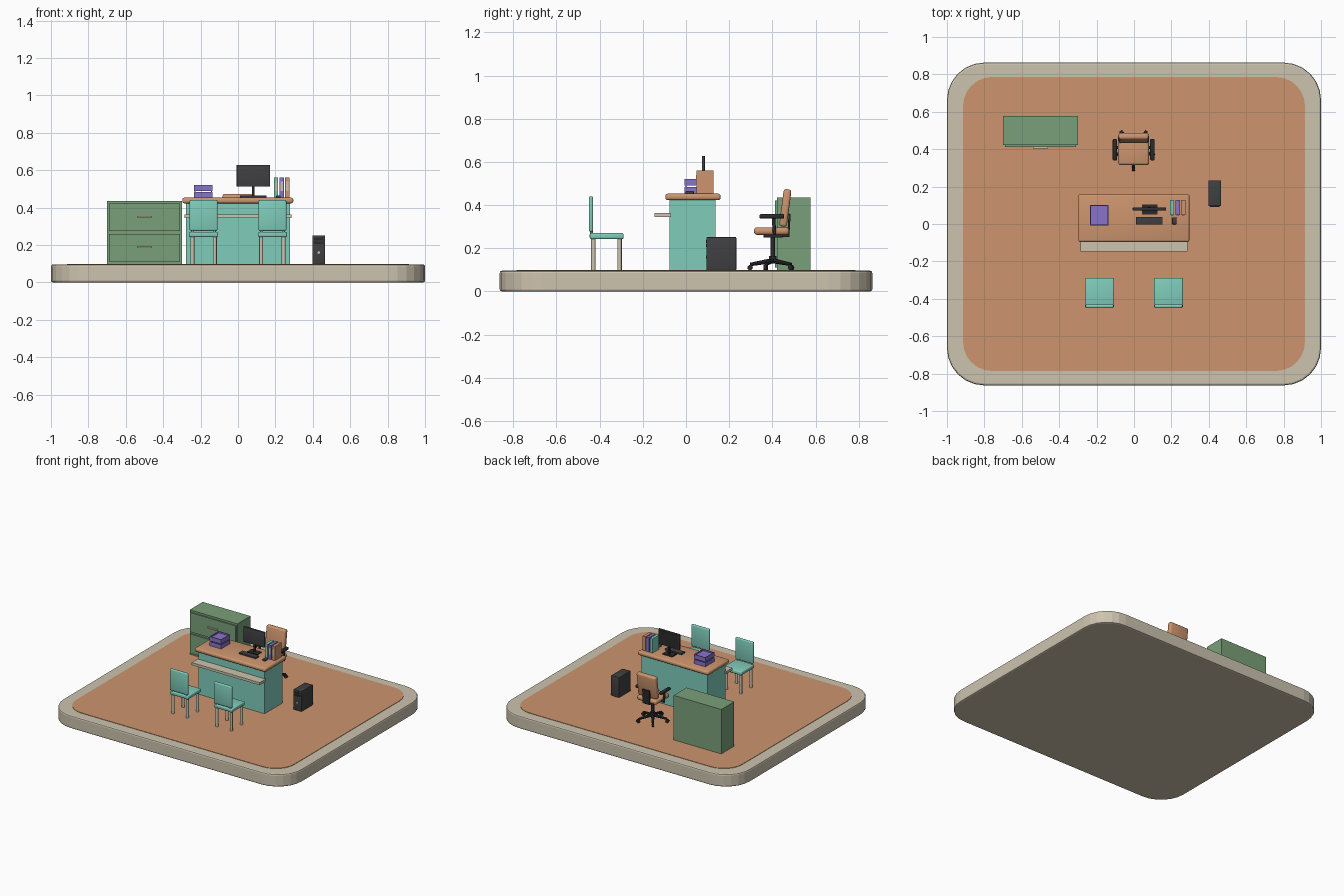
import bpy, bmesh, math
from mathutils import Vector, Matrix

if "Cube" in bpy.data.objects:
    bpy.data.objects.remove(bpy.data.objects["Cube"])


def mat(name, r, g, b):
    m = bpy.data.materials.new(name)
    lin = [((c / 255 + 0.055) / 1.055) ** 2.4 for c in (r, g, b)]
    m.diffuse_color = (*lin, 1)
    m.use_nodes = True
    m.node_tree.nodes["Principled BSDF"].inputs["Base Color"].default_value = m.diffuse_color
    return m


ORANGE = mat("warm_tan", 205, 149, 110)
BEIGE = mat("beige", 205, 195, 175)
GREEN = mat("sage_green", 122, 160, 122)
TEAL = mat("teal", 128, 205, 187)
PURPLE = mat("purple", 135, 117, 203)
DARK = mat("dark_grey", 64, 64, 66)
BLACK = mat("black", 42, 42, 44)


def finish(name, bm, m, smooth=False):
    bmesh.ops.recalc_face_normals(bm, faces=bm.faces)
    me = bpy.data.meshes.new(name)
    bm.to_mesh(me)
    bm.free()
    me.materials.append(m)
    ob = bpy.data.objects.new(name, me)
    bpy.context.collection.objects.link(ob)
    if smooth:
        bpy.ops.object.select_all(action='DESELECT')
        bpy.context.view_layer.objects.active = ob
        ob.select_set(True)
        bpy.ops.object.shade_smooth_by_angle(angle=math.radians(35))
    return ob


def box(name, x, y, z, m, bevel=0, tilt=0):
    """Box from (min, max) ranges, optional bevel and tilt about x."""
    bm = bmesh.new()
    bmesh.ops.create_cube(bm, size=1)
    bmesh.ops.scale(bm, vec=(x[1] - x[0], y[1] - y[0], z[1] - z[0]), verts=bm.verts)
    if bevel:
        bmesh.ops.bevel(bm, geom=bm.edges[:], offset=bevel, segments=3, profile=0.5, affect='EDGES')
    mtx = Matrix.Translation((sum(x) / 2, sum(y) / 2, sum(z) / 2)) @ Matrix.Rotation(tilt, 4, 'X')
    bmesh.ops.transform(bm, matrix=mtx, verts=bm.verts)
    return finish(name, bm, m, bool(bevel))


def rod(name, a, b, r, m, r2=None, sides=12):
    """Cylinder or cone between two points."""
    a, b = Vector(a), Vector(b)
    bm = bmesh.new()
    bmesh.ops.create_cone(bm, cap_ends=True, segments=sides, radius1=r,
                          radius2=r if r2 is None else r2, depth=(b - a).length)
    q = (b - a).to_track_quat('Z', 'Y').to_matrix().to_4x4()
    bmesh.ops.transform(bm, matrix=Matrix.Translation((a + b) / 2) @ q, verts=bm.verts)
    return finish(name, bm, m, True)


def slab(name, hx, hy, r, z, m, bevel):
    """Rounded rectangle plate with a softened rim."""
    bm = bmesh.new()
    vs = []
    for k, (sx, sy) in enumerate([(1, 1), (-1, 1), (-1, -1), (1, -1)]):
        for i in range(7):
            t = math.radians(90 * k + 15 * i)
            vs.append(bm.verts.new((sx * (hx - r) + r * math.cos(t), sy * (hy - r) + r * math.sin(t), z[0])))
    f = bm.faces.new(vs)
    ext = bmesh.ops.extrude_face_region(bm, geom=[f])
    bmesh.ops.translate(bm, vec=(0, 0, z[1] - z[0]), verts=[v for v in ext['geom'] if isinstance(v, bmesh.types.BMVert)])
    if bevel:
        rim = [e for e in bm.edges if abs(e.verts[0].co.z - e.verts[1].co.z) < 1e-6]
        bmesh.ops.bevel(bm, geom=rim, offset=bevel, segments=2, profile=0.5, affect='EDGES')
    return finish(name, bm, m)


# Platform and floor
slab("platform", 1.0, 0.863, 0.2, (0, 0.096), BEIGE, 0.01)
slab("floor", 0.914, 0.786, 0.155, (0.09, 0.099), ORANGE, 0)
G = 0.098

# Filing cabinet
box("cabinet", (-0.7, -0.3), (0.422, 0.577), (G, 0.436), GREEN)
for i, z in enumerate((0.112, 0.274)):
    box(f"drawer_{i}", (-0.69, -0.31), (0.413, 0.425), (z, z + 0.147), GREEN)
    box(f"drawer_handle_{i}", (-0.54, -0.46), (0.403, 0.415), (z + 0.072, z + 0.081), BEIGE)

# Desk
box("desk_body", (-0.277, 0.277), (-0.076, 0.137), (G, 0.43), TEAL)
box("desk_top", (-0.298, 0.296), (-0.096, 0.16), (0.423, 0.453), ORANGE, 0.011)
box("front_shelf", (-0.285, 0.285), (-0.147, -0.07), (0.345, 0.364), BEIGE)

# Letter trays
T = 0.452
for i, z in enumerate((T, T + 0.038)):
    x0, x1, y0, y1, h = -0.234, -0.137, -0.007, 0.102, 0.032
    box(f"tray_{i}_bottom", (x0, x1), (y0, y1), (z, z + 0.022), PURPLE)
    for n, s in enumerate((x0, x1 - 0.005)):
        box(f"tray_{i}_side_{n}", (s, s + 0.005), (y0, y1), (z, z + h), PURPLE)
    for n, s in enumerate((y0, y1 - 0.005)):
        box(f"tray_{i}_end_{n}", (x0, x1), (s, s + 0.005), (z, z + h), PURPLE)
for x in (-0.232, -0.145):
    for y in (-0.003, 0.092):
        box("tray_post", (x, x + 0.006), (y, y + 0.006), (T + 0.02, T + 0.04), PURPLE)

# Monitor, keyboard and mouse
box("monitor", (-0.007, 0.172), (0.073, 0.087), (0.513, 0.628), DARK, 0.002)
box("screen", (0.001, 0.164), (0.086, 0.089), (0.521, 0.62), BLACK)
box("monitor_neck", (0.075, 0.089), (0.079, 0.09), (T, 0.54), BLACK)
box("monitor_foot", (0.042, 0.125), (0.05, 0.104), (T, T + 0.008), BLACK)
box("keyboard", (0.01, 0.152), (-0.003, 0.038), (T, T + 0.012), DARK, 0.002)
box("mouse", (0.204, 0.228), (-0.002, 0.036), (T, T + 0.014), DARK, 0.005)

# Binders with spine labels
for i, (x, m) in enumerate(((0.192, TEAL), (0.222, PURPLE), (0.252, ORANGE))):
    box(f"binder_{i}", (x, x + 0.023), (0.048, 0.127), (T, 0.56), m)
    box(f"binder_label_{i}", (x + 0.005, x + 0.018), (0.046, 0.049), (0.49, 0.54), BEIGE)

# Computer tower
box("computer_tower", (0.398, 0.466), (0.095, 0.233), (G, 0.252), DARK, 0.004)
for i, z in enumerate((0.205, 0.225)):
    box(f"drive_slot_{i}", (0.406, 0.458), (0.092, 0.097), (z, z + 0.014), BLACK)
rod("power_button", (0.432, 0.0915, 0.16), (0.432, 0.097, 0.16), 0.007, BEIGE)

# Visitor chairs
for i, c in enumerate((-0.184, 0.184)):
    box(f"visitor_seat_{i}", (c - 0.078, c + 0.078), (-0.446, -0.289), (0.243, 0.27), TEAL, 0.007)
    box(f"visitor_back_{i}", (c - 0.075, c + 0.075), (-0.45, -0.43), (0.276, 0.44), TEAL, 0.008)
    for s in (-1, 1):
        lx = c + s * 0.06
        rod("back_post", (lx, -0.437, 0.25), (lx, -0.439, 0.31), 0.006, BEIGE)
        for ly in (-0.429, -0.308):
            rod("visitor_leg", (lx, ly, G), (lx, ly, 0.25), 0.0105, BEIGE)

# Office chair: star base and casters
cx, cy = -0.002, 0.402
for i in range(5):
    a = math.radians(-90 + 72 * i)
    d = Vector((math.cos(a), math.sin(a), 0))
    p = Vector((cx, cy, 0)) + d * 0.105
    rod(f"base_leg_{i}", (cx, cy, 0.143), (p.x, p.y, 0.125), 0.012, BLACK, 0.008, 8)
    side = Vector((-d.y, d.x, 0)) * 0.008
    w = Vector((p.x, p.y, G + 0.0125))
    rod(f"caster_{i}", w - side, w + side, 0.0125, BLACK)
rod("base_hub", (cx, cy, 0.13), (cx, cy, 0.165), 0.018, BLACK)
rod("chair_column", (cx, cy, 0.15), (cx, cy, 0.258), 0.011, BLACK)
box("seat_mount", (cx - 0.04, cx + 0.04), (0.36, 0.45), (0.25, 0.266), BLACK)

# Office chair: seat, back and arms
box("office_seat", (cx - 0.083, cx + 0.083), (0.315, 0.478), (0.262, 0.297), ORANGE, 0.014)
box("office_back", (cx - 0.08, cx + 0.08), (0.442, 0.478), (0.3, 0.474), ORANGE, 0.012, -0.13)
box("back_bracket", (cx - 0.03, cx + 0.03), (0.472, 0.482), (0.256, 0.36), BLACK, 0, -0.06)
box("bracket_base", (cx - 0.03, cx + 0.03), (0.43, 0.48), (0.253, 0.265), BLACK)
for s in (-1, 1):
    ax = cx + s * 0.1
    box("armrest", (ax - 0.012, ax + 0.012), (0.34, 0.455), (0.338, 0.358), BLACK, 0.007)
    rod("arm_post", (ax, 0.41, 0.272), (ax, 0.405, 0.345), 0.008, BLACK)
    rod("arm_strut", (cx + s * 0.05, 0.41, 0.272), (ax + s * 0.004, 0.41, 0.272), 0.008, BLACK)
